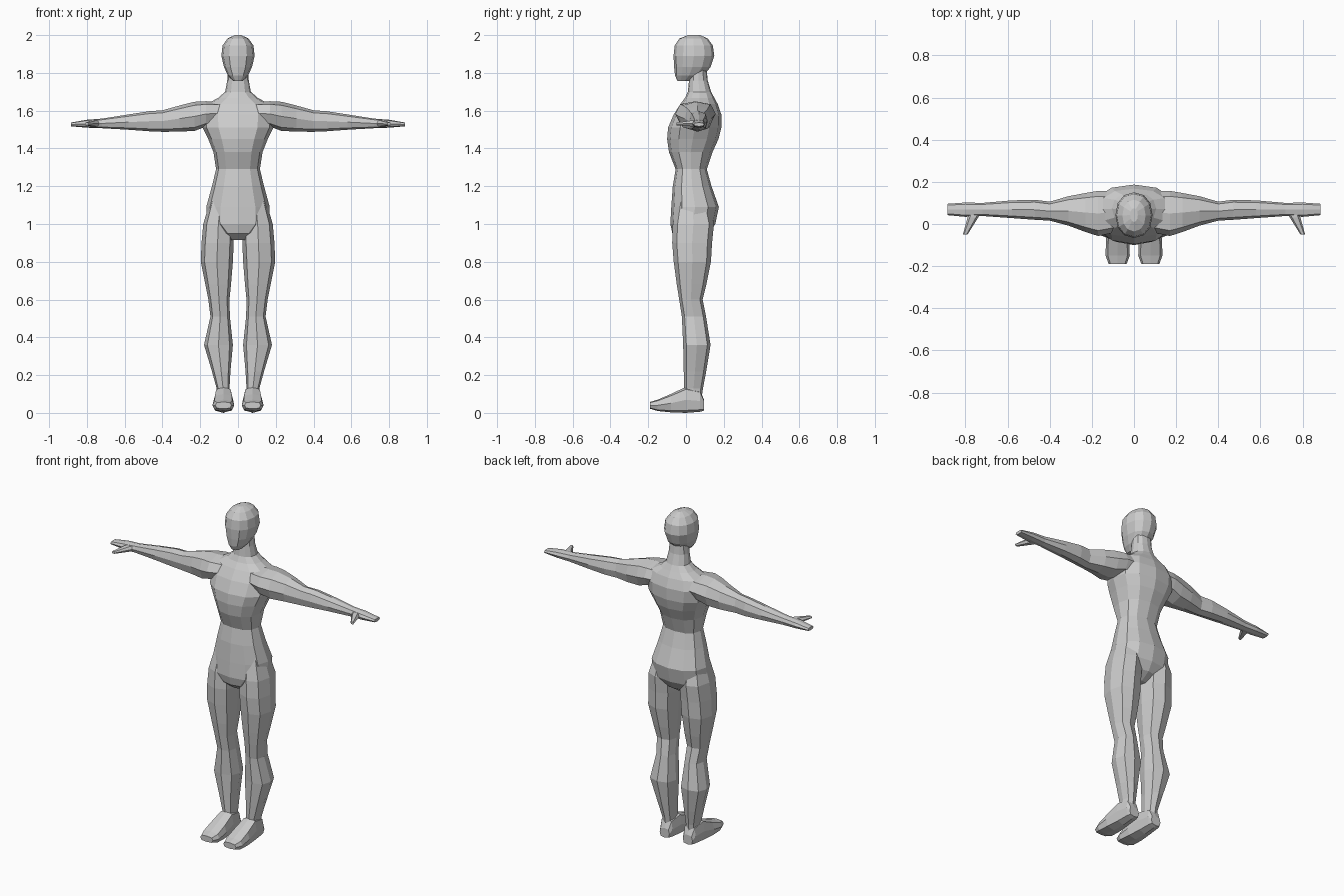
import bpy, bmesh
from math import sin, cos, tau


def power(v, p):
    return (1 if v >= 0 else -1) * abs(v) ** (2 / p) if abs(v) > 1e-6 else 0.0


def loft(name, axis, rings, sides=8, p=2.5, side=1):
    """Closed loft along an axis; each ring is (t, a0, a1, b0, b1)."""
    bm = bmesh.new()
    loops = []
    for t, a0, a1, b0, b1 in rings:
        loop = []
        for i in range(sides):
            ang = tau * i / sides
            co = [(a0 + a1) / 2 + (a1 - a0) / 2 * power(cos(ang), p),
                  (b0 + b1) / 2 + (b1 - b0) / 2 * power(sin(ang), p)]
            co.insert(axis, t)
            co[0] *= side
            loop.append(bm.verts.new(co))
        loops.append(loop)
    for lo, hi in zip(loops, loops[1:]):
        for i in range(sides):
            j = (i + 1) % sides
            bm.faces.new((lo[i], lo[j], hi[j], hi[i]))
    bm.faces.new(loops[0])
    bm.faces.new(loops[-1])
    bmesh.ops.recalc_face_normals(bm, faces=bm.faces)
    me = bpy.data.meshes.new(name)
    bm.to_mesh(me)
    bm.free()
    ob = bpy.data.objects.new(name, me)
    bpy.context.collection.objects.link(ob)
    return ob


# Torso and neck: z, half width, front y, back y
torso = [
    (0.915, 0.05, -0.03, 0.07), (0.95, 0.10, -0.072, 0.125),
    (1.00, 0.168, -0.083, 0.155), (1.09, 0.168, -0.078, 0.174),
    (1.20, 0.138, -0.07, 0.135), (1.29, 0.116, -0.055, 0.11),
    (1.38, 0.13, -0.09, 0.14), (1.45, 0.158, -0.10, 0.172),
    (1.51, 0.188, -0.095, 0.187), (1.58, 0.195, -0.065, 0.187),
    (1.635, 0.165, -0.03, 0.168), (1.668, 0.105, -0.005, 0.15),
    (1.70, 0.068, 0.01, 0.133), (1.76, 0.057, 0.016, 0.115),
    (1.86, 0.05, 0.025, 0.105)]
body = loft("body", 2, [(z, -w, w, f, b) for z, w, f, b in torso], 12, 2.3)

# Head: z, half width, front y, back y
head = [
    (1.757, 0.026, -0.045, 0.03), (1.785, 0.052, -0.058, 0.09),
    (1.83, 0.074, -0.063, 0.13), (1.89, 0.088, -0.066, 0.15),
    (1.945, 0.082, -0.06, 0.142), (1.982, 0.055, -0.035, 0.115),
    (2.0, 0.018, 0.01, 0.075)]
parts = [loft("head", 2, [(z, -w, w, f, b) for z, w, f, b in head], 12, 2.2)]

# Leg: z, x range, y range
leg = [
    (1.15, 0.04, 0.14, -0.04, 0.11), (1.0, 0.024, 0.184, -0.07, 0.148),
    (0.90, 0.023, 0.193, -0.073, 0.138), (0.80, 0.027, 0.197, -0.065, 0.132),
    (0.68, 0.037, 0.173, -0.049, 0.108), (0.60, 0.045, 0.157, -0.036, 0.088),
    (0.51, 0.043, 0.146, -0.022, 0.106), (0.36, 0.027, 0.18, -0.015, 0.13),
    (0.22, 0.04, 0.138, -0.012, 0.107), (0.13, 0.045, 0.113, -0.01, 0.09),
    (0.06, 0.05, 0.108, 0.0, 0.08)]

# Foot: y, x range, z range
foot = [
    (0.095, 0.045, 0.11, 0.012, 0.07), (0.075, 0.037, 0.118, 0.006, 0.12),
    (0.0, 0.03, 0.125, 0.0, 0.138), (-0.08, 0.022, 0.133, 0.003, 0.10),
    (-0.15, 0.02, 0.135, 0.01, 0.07), (-0.19, 0.035, 0.12, 0.022, 0.058)]

# Arm and flat hand: x, y range, z range
arm = [
    (0.09, -0.04, 0.155, 1.53, 1.645), (0.17, -0.057, 0.157, 1.515, 1.65),
    (0.23, -0.038, 0.147, 1.493, 1.647), (0.31, -0.008, 0.132, 1.489, 1.627),
    (0.40, 0.016, 0.106, 1.488, 1.602), (0.47, 0.02, 0.115, 1.491, 1.597),
    (0.58, 0.028, 0.112, 1.499, 1.58), (0.72, 0.038, 0.1, 1.507, 1.558),
    (0.80, 0.034, 0.102, 1.51, 1.552), (0.885, 0.042, 0.096, 1.517, 1.537)]

# Thumb: y, x range, z range
thumb = [
    (0.065, 0.715, 0.78, 1.517, 1.55), (0.03, 0.74, 0.79, 1.515, 1.55),
    (-0.05, 0.79, 0.812, 1.522, 1.537)]

for s in (1, -1):
    parts.append(loft("leg", 2, leg, 8, 2.6, s))
    parts.append(loft("foot", 1, foot, 8, 3.2, s))
    parts.append(loft("arm", 0, arm, 8, 2.5, s))
    parts.append(loft("thumb", 1, thumb, 6, 2.5, s))

# Fuse all parts into one continuous skin
for part in parts:
    mod = body.modifiers.new(part.name, 'BOOLEAN')
    mod.operation = 'UNION'
    mod.solver = 'EXACT'
    mod.object = part
deps = bpy.context.evaluated_depsgraph_get()
skin = bpy.data.meshes.new_from_object(body.evaluated_get(deps))
body.modifiers.clear()
body.data = skin
for part in parts:
    bpy.data.objects.remove(part)
for poly in skin.polygons:
    poly.use_smooth = False
